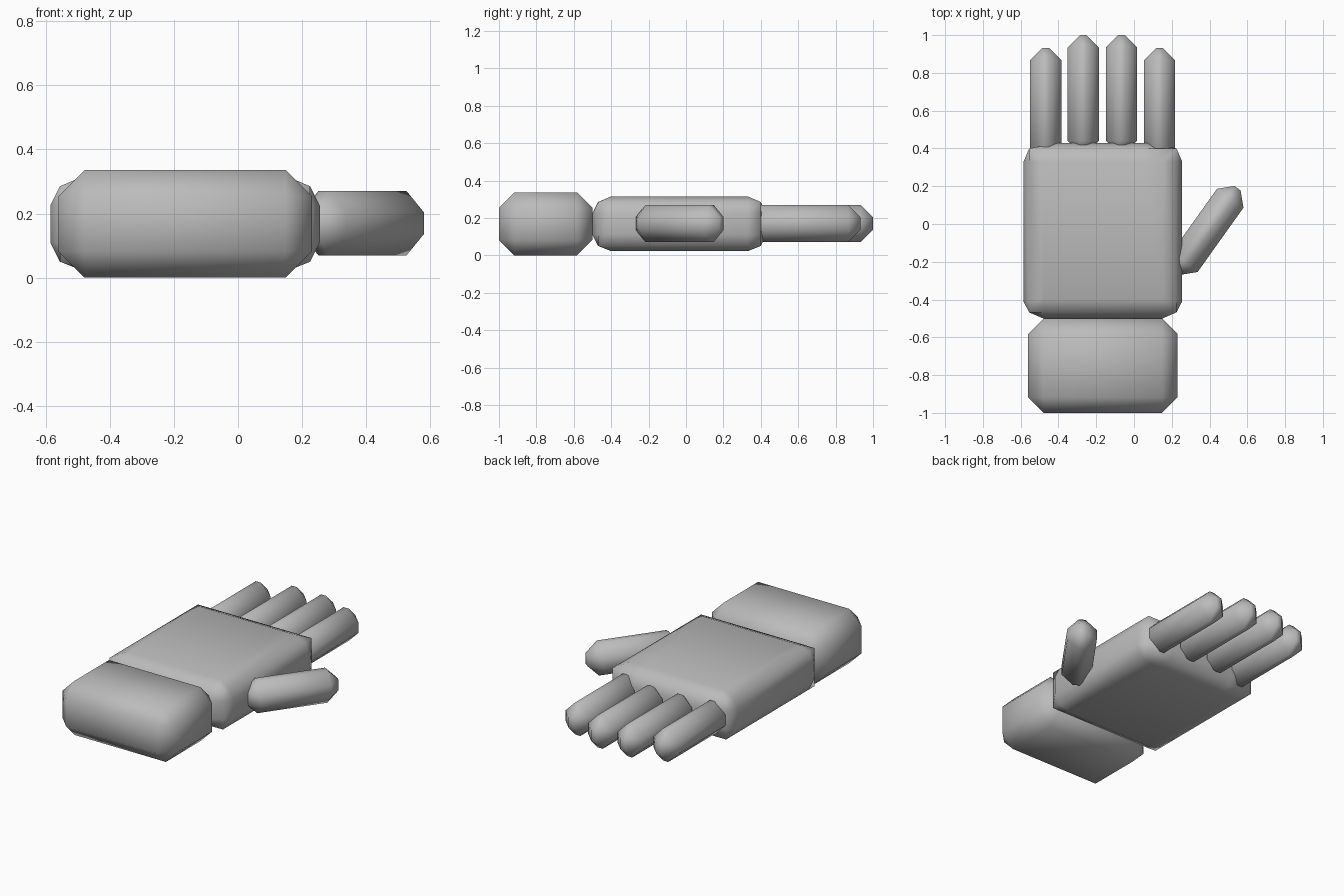
import bpy, bmesh, math
from mathutils import Matrix

if "Cube" in bpy.data.objects:
    bpy.data.objects.remove(bpy.data.objects["Cube"])

grey = bpy.data.materials.new("plain grey")
grey.diffuse_color = (0.5, 0.5, 0.5, 1)
grey.use_nodes = True
grey.node_tree.nodes["Principled BSDF"].inputs["Base Color"].default_value = grey.diffuse_color


def finish(name, bm):
    bmesh.ops.recalc_face_normals(bm, faces=bm.faces)
    mesh = bpy.data.meshes.new(name)
    bm.to_mesh(mesh)
    bm.free()
    mesh.materials.append(grey)
    obj = bpy.data.objects.new(name, mesh)
    bpy.context.collection.objects.link(obj)
    bpy.ops.object.select_all(action='DESELECT')
    obj.select_set(True)
    bpy.context.view_layer.objects.active = obj
    bpy.ops.object.shade_smooth_by_angle(angle=math.radians(58))
    return obj


def chamfered_box(name, centre, size, chamfer, turn=0):
    bm = bmesh.new()
    bmesh.ops.create_cube(bm, size=1, matrix=Matrix.Diagonal((*size, 1)))
    bmesh.ops.bevel(bm, geom=bm.edges[:], offset=chamfer, segments=1,
                    affect='EDGES', profile=0.5)
    bm.transform(Matrix.Translation(centre) @ Matrix.Rotation(turn, 4, 'Z'))
    return finish(name, bm)


# Cuff
chamfered_box("cuff", (-0.165, -0.75, 0.168), (0.79, 0.5, 0.336), 0.082)

# Palm: one outline stacked in layers, clamped inwards towards top and bottom
half = [(0.315, -0.5), (0.39, -0.468), (0.42, -0.41),
        (0.42, 0.33), (0.39, 0.40), (0.225, 0.43)]
outline = half + [(-x, y) for x, y in reversed(half)]
layers = [(0.022, 0.1, 0.33), (0.05, 0.03, 0.40), (0.11, 0, 0.43),
          (0.225, 0, 0.43), (0.285, 0.03, 0.40), (0.315, 0.1, 0.33)]
bm = bmesh.new()
rings = []
for z, inset, far in layers:
    wide = 0.42 - inset
    rings.append([bm.verts.new((max(-wide, min(wide, x)) - 0.165,
                                max(-0.5 + inset, min(far, y)), z))
                  for x, y in outline])
n = len(outline)
for low, high in zip(rings, rings[1:]):
    for i in range(n):
        j = (i + 1) % n
        bm.faces.new((low[i], low[j], high[j], high[i]))
bm.faces.new(rings[0])
bm.faces.new(rings[-1])
bmesh.ops.remove_doubles(bm, verts=bm.verts[:], dist=0.0005)
finish("palm", bm)

# Fingers
for name, x, base, tip in (("little_finger", -0.468, 0.33, 0.933),
                           ("ring_finger", -0.268, 0.375, 1.0),
                           ("middle_finger", -0.066, 0.375, 1.0),
                           ("index_finger", 0.135, 0.33, 0.933)):
    chamfered_box(name, (x, (base + tip) / 2, 0.17), (0.166, tip - base, 0.2), 0.066)

# Thumb
chamfered_box("thumb", (0.388, -0.034, 0.17), (0.172, 0.55, 0.2), 0.066,
              math.radians(-35.5))
